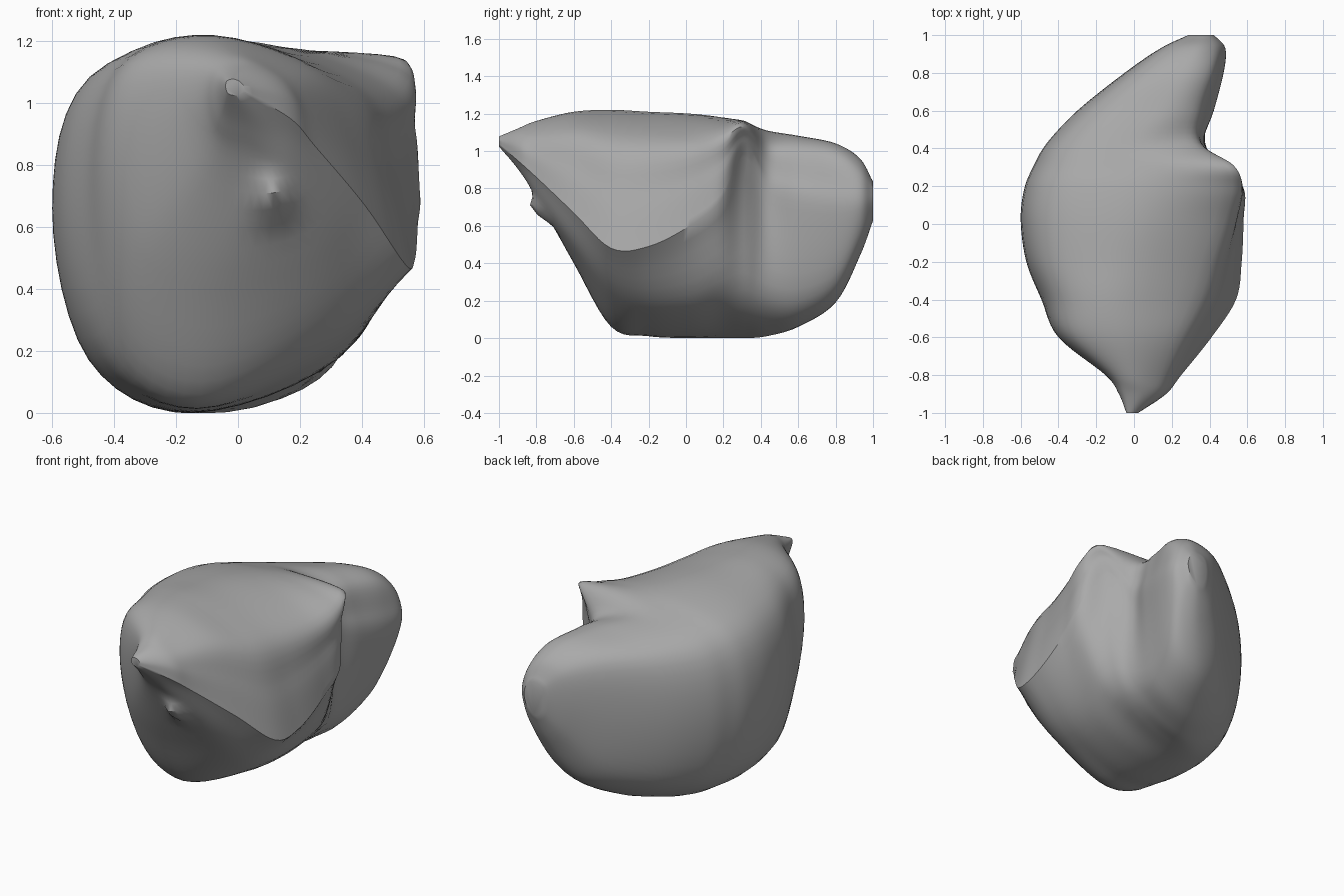
import bpy
import bmesh
import math
from mathutils import Vector

cube = bpy.data.objects.get("Cube")
if cube:
    bpy.data.objects.remove(cube, do_unlink=True)

# Cross-sections from front to back, in hundredths:
# y, left side x, top point, bottom point, flap edge, crest, underside of flap
SECTIONS = [
    (-90, -8, (2, 112), (2, 91), (17, 95), (10, 109), (9, 91)),
    (-80, -15, (0, 116), (5, 76), (25, 86), (16, 109), (17, 77)),
    (-60, -40, (-6, 121), (-8, 40), (41, 67), (25, 110), (25, 49)),
    (-40, -49, (-8, 122), (-12, 6), (54, 48), (35, 106), (27, 24)),
    (-20, -57, (-5, 121), (-14, 1), (57, 49), (41, 105), (29, 17)),
    (2, -60, (0, 120), (-15, 0), (58, 60), (48, 106), (33, 18)),
    (19, -58, (2, 118), (-12, 0), (58, 74), (52, 111), (38, 24)),
    (31, -53, (2, 115), (-8, 0), (46, 97), (49, 115), (38, 26)),
    (43, -46, (0, 111), (0, 1), (37, 74), (31, 105), (34, 22)),
    (60, -30, (12, 108), (8, 6), (42, 68), (33, 103), (34, 20)),
    (80, -5, (24, 104), (18, 19), (47, 66), (40, 99), (38, 30)),
    (93, 14, (32, 96), (30, 44), (48, 69), (42, 91), (42, 52)),
]


def section_points(y, left, top, bottom, edge, crest, under):
    """Closed ring that starts at the flap edge and runs over the top."""
    top, bottom, edge, crest, under = map(Vector, (top, bottom, edge, crest, under))
    middle = bottom.y + (top.y - bottom.y) * 0.55
    side = Vector((left, middle))
    panel = (edge + crest) / 2 + Vector((2, 1))
    shoulder = Vector((top.x + (left - top.x) * 0.8, middle + (top.y - middle) * 0.78))
    hip = Vector((bottom.x + (left - bottom.x) * 0.74, middle + (bottom.y - middle) * 0.74))
    ring = (edge, panel, crest, top, shoulder, side, hip, bottom, under)
    return [Vector((p.x, y, p.y)) / 100 for p in ring]


def end_ring(ring, centre, scale):
    """Small closing ring around the tip of the shape."""
    middle = sum(ring, Vector()) / len(ring)
    flat = Vector((scale, 0, scale))
    return [Vector(centre) + (p - middle) * flat for p in ring]


def spline(points, steps, closed=False):
    """Smooth curve through the points."""
    n = len(points)
    if closed:
        padded = [points[-1]] + points + points[:2]
    else:
        padded = [2 * points[0] - points[1]] + points + [2 * points[-1] - points[-2]]
    result = []
    for i in range(1, len(padded) - 2):
        a, b, c, d = padded[i - 1:i + 3]
        for k in range(steps):
            t = k / steps
            result.append(b + (c - a) * t / 2
                          + (a * 2 - b * 5 + c * 4 - d) * t * t / 2
                          + (b * 3 - a - c * 3 + d) * t ** 3 / 2)
    if not closed:
        result.append(points[-1].copy())
    return result


# Rails along the length, then rings around it
rings = [section_points(*s) for s in SECTIONS]
rings.insert(0, end_ring(rings[0], (-0.01, -1, 1.05), 0.25))
rings.append(end_ring(rings[-1], (0.36, 1, 0.74), 0.4))
rails = [spline(list(rail), 6) for rail in zip(*rings)]

bm = bmesh.new()
loops = []
for ring in zip(*rails):
    ring = list(ring)
    sharp = ring[0].y < 0.36
    # The flap edge stays a crease; the rear lobe is round
    outline = spline(ring + ring[:1], 6)[:-1] if sharp else spline(ring, 6, True)
    loops.append([bm.verts.new(p) for p in outline])
for first, second in zip(loops, loops[1:]):
    for i in range(len(first)):
        j = (i + 1) % len(first)
        bm.faces.new((first[i], first[j], second[j], second[i]))
bm.faces.new(loops[0])
bm.faces.new(loops[-1])

# Small nub on the front below the flap
for v in bm.verts:
    if v.co.y < -0.45:
        distance = math.hypot(v.co.x - 0.11, v.co.z - 0.69)
        v.co.y -= 0.07 * math.exp(-(distance / 0.06) ** 2)

# Rest the shape on the ground
for v in bm.verts:
    v.co.z = max(v.co.z, 0)
bmesh.ops.recalc_face_normals(bm, faces=bm.faces)

mesh = bpy.data.meshes.new("rounded_body")
bm.to_mesh(mesh)
bm.free()
body = bpy.data.objects.new("rounded_body", mesh)
bpy.context.collection.objects.link(body)

# Plain grey surface
grey = bpy.data.materials.new("plain_grey")
grey.use_nodes = True
colour = (0.4, 0.4, 0.4, 1)
grey.diffuse_color = colour
grey.node_tree.nodes["Principled BSDF"].inputs["Base Color"].default_value = colour
mesh.materials.append(grey)

bpy.context.view_layer.objects.active = body
body.select_set(True)
bpy.ops.object.shade_smooth_by_angle(angle=math.radians(40))
